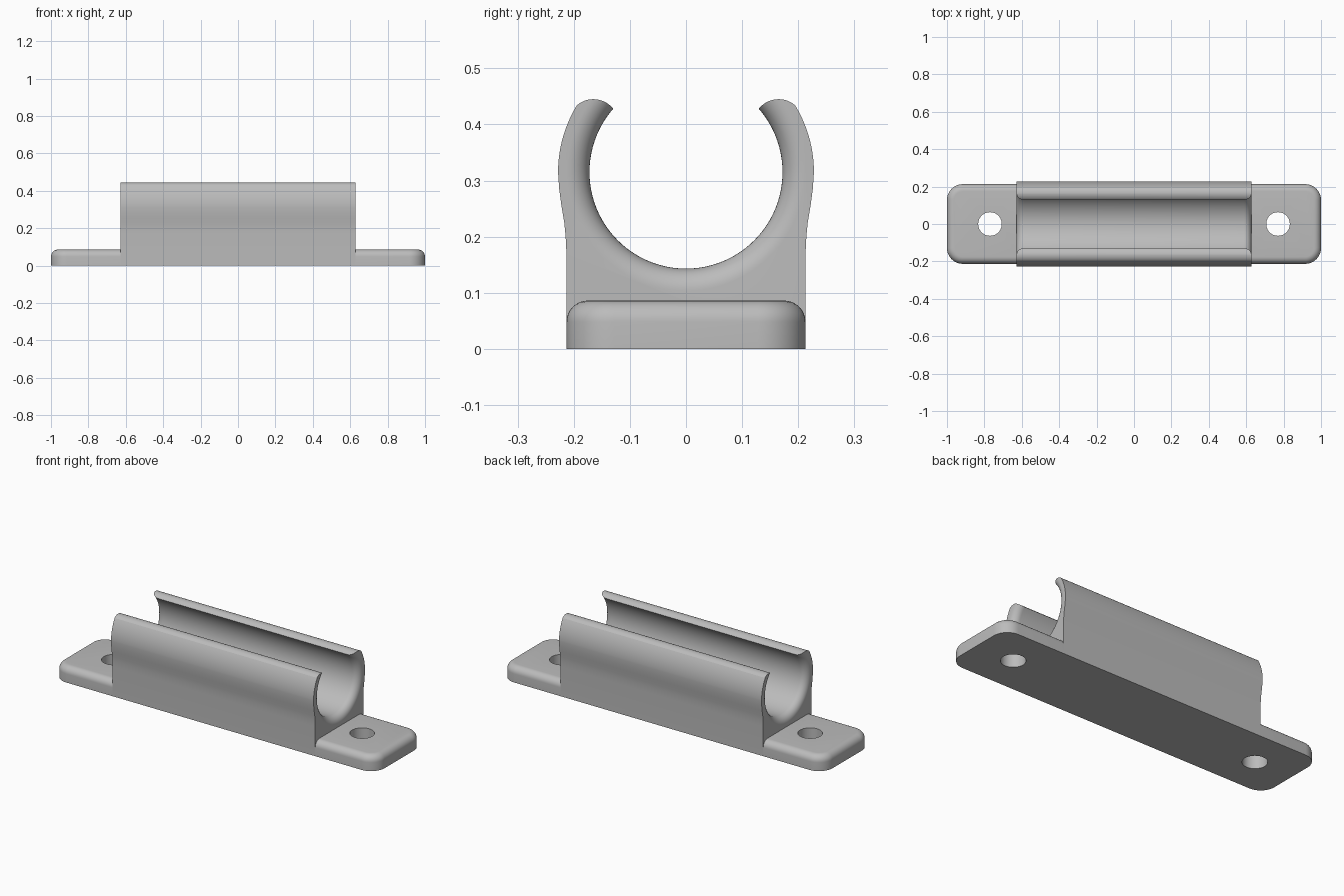
import bpy, bmesh
from math import sin, cos, pi, sqrt, radians

if "Cube" in bpy.data.objects:
    bpy.data.objects.remove(bpy.data.objects["Cube"])

HALF_W, CLIP_X = 0.213, 0.628          # half width, half clip length
BORE_Z, BORE_R, OUTER_R = 0.315, 0.172, 0.228
FLARE = 0.04                           # rounding of the bore mouths
TAB_H, CORNER, ROUND = 0.086, 0.085, 0.038

grey = bpy.data.materials.new("grey plastic")
grey.use_nodes = True
colour = (0.5, 0.5, 0.5, 1)
grey.diffuse_color = colour
grey.node_tree.nodes["Principled BSDF"].inputs["Base Color"].default_value = colour


def loft(name, rings):
    """Closed solid skinned through rings of points."""
    bm = bmesh.new()
    loops = [[bm.verts.new(p) for p in ring] for ring in rings]
    for a, b in zip(loops, loops[1:]):
        for i in range(len(a)):
            j = (i + 1) % len(a)
            bm.faces.new((a[i], a[j], b[j], b[i]))
    bm.faces.new(loops[0])
    bm.faces.new(loops[-1])
    bmesh.ops.recalc_face_normals(bm, faces=bm.faces)
    mesh = bpy.data.meshes.new(name)
    bm.to_mesh(mesh)
    bm.free()
    mesh.materials.append(grey)
    obj = bpy.data.objects.new(name, mesh)
    bpy.context.collection.objects.link(obj)
    return obj


def cut(obj, cutter):
    """Subtract the cutter, drop it, and smooth the result."""
    mod = obj.modifiers.new("cut", "BOOLEAN")
    mod.operation, mod.solver, mod.object = "DIFFERENCE", "EXACT", cutter
    bpy.ops.object.select_all(action="DESELECT")
    obj.select_set(True)
    bpy.context.view_layer.objects.active = obj
    bpy.ops.object.modifier_apply(modifier=mod.name)
    bpy.data.objects.remove(cutter)
    bpy.ops.object.shade_smooth_by_angle(angle=radians(30))


def arc(cx, cy, r, start, end, n):
    steps = [start + (end - start) * i / n for i in range(n + 1)]
    return [(cx + r * cos(t), cy + r * sin(t)) for t in steps]


# Clip: half outline from the foot up to the rounded lip, then mirrored
half = [(HALF_W, 0), (HALF_W, 0.17), (0.2145, 0.2), (0.217, 0.225), (0.222, 0.255), (0.226, 0.285)]
half += arc(0, BORE_Z, OUTER_R, 0, radians(31), 14)
half += arc(0.165, 0.4, 0.045, radians(46), pi, 16)
outline = half + [(-y, z) for y, z in reversed(half)]
clip = loft("tube_clip", [[(x, y, z) for y, z in outline] for x in (-CLIP_X, CLIP_X)])

# Bore with rounded mouths
mouth = [(CLIP_X - FLARE + FLARE * sin(t), BORE_R + FLARE * (1 - cos(t)))
         for t in [i * pi / 20 for i in range(11)]]
mouth.append((CLIP_X + 0.05, BORE_R + FLARE))
profile = [(-x, r) for x, r in reversed(mouth)] + mouth
bore = loft("bore_cutter", [[(x, y, z) for y, z in arc(0, BORE_Z, r, 0, 2 * pi, 96)[:-1]]
                            for x, r in profile])
cut(clip, bore)


# Mounting tabs with rounded corners, rounded top edge and a screw hole
def tab_ring(side, inset, z):
    w = HALF_W - inset
    pts = [(CLIP_X, -w)]
    pts += arc(1 - CORNER, CORNER - HALF_W, CORNER - inset, -pi / 2, 0, 12)
    pts += arc(1 - CORNER, HALF_W - CORNER, CORNER - inset, 0, pi / 2, 12)
    pts.append((CLIP_X, w))
    return [(side * x, y, z) for x, y in pts]


for side, label in ((1, "left"), (-1, "right")):
    rings = [tab_ring(side, 0, 0)]
    for i in range(9):
        t = i * pi / 16
        rings.append(tab_ring(side, ROUND * (1 - cos(t)), TAB_H - ROUND + ROUND * sin(t)))
    tab = loft(label + "_mounting_tab", rings)
    circle = arc(side * 0.77, 0, 0.063, 0, 2 * pi, 48)[:-1]
    cut(tab, loft("hole_cutter", [[(x, y, z) for x, y in circle] for z in (-0.1, 0.2)]))
